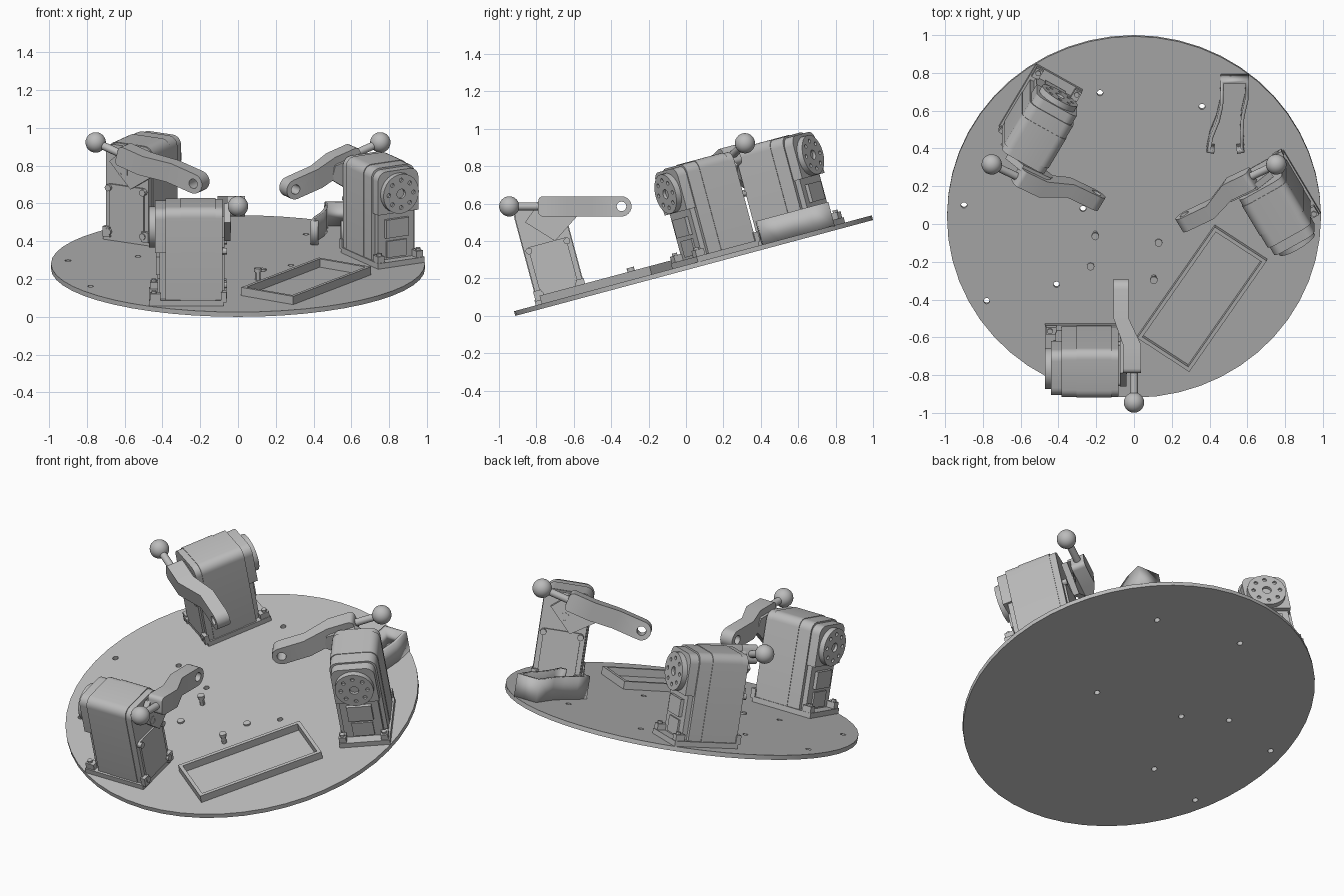
import bpy, bmesh
from math import cos, sin, pi, radians
from mathutils import Matrix, Vector

old = bpy.data.objects.get("Cube")
if old:
    bpy.data.objects.remove(old)

grey = bpy.data.materials.new("plain grey")
grey.use_nodes = True
grey.diffuse_color = (0.5, 0.5, 0.5, 1)
grey.node_tree.nodes["Principled BSDF"].inputs["Base Color"].default_value = (0.5, 0.5, 0.5, 1)

# Frame of the tilted platform: origin on its top face
TILT = Matrix.Translation((0, 0.037, 0.281)) @ Matrix.Rotation(radians(15), 4, 'X')
RADIUS, THICK = 0.99, 0.026


def finish(name, bm, matrix):
    bmesh.ops.recalc_face_normals(bm, faces=bm.faces)
    mesh = bpy.data.meshes.new(name)
    bm.to_mesh(mesh)
    bm.free()
    mesh.materials.append(grey)
    ob = bpy.data.objects.new(name, mesh)
    bpy.context.collection.objects.link(ob)
    ob.matrix_world = matrix
    return ob


def add_prism(bm, pts, x0, x1):
    """Extrude a (y, z) outline along x."""
    ends = [[bm.verts.new((x, y, z)) for y, z in pts] for x in (x0, x1)]
    for loop in ends:
        bm.faces.new(loop)
    n = len(pts)
    for i in range(n):
        j = (i + 1) % n
        bm.faces.new((ends[0][i], ends[0][j], ends[1][j], ends[1][i]))


def add_box(bm, x, y, z):
    add_prism(bm, [(y[0], z[0]), (y[1], z[0]), (y[1], z[1]), (y[0], z[1])], *x)


def add_rod(bm, a, b, r, seg=24):
    a, b = Vector(a), Vector(b)
    turn = (b - a).to_track_quat('Z', 'Y').to_matrix().to_4x4()
    bmesh.ops.create_cone(bm, cap_ends=True, segments=seg, radius1=r, radius2=r,
                          depth=(b - a).length, matrix=Matrix.Translation((a + b) / 2) @ turn)


def arc(cy, cz, r, a0, a1, n=8):
    angles = [radians(a0 + (a1 - a0) * i / n) for i in range(n + 1)]
    return [(cy + r * cos(a), cz + r * sin(a)) for a in angles]


def cut(ob, rods):
    """Drill cylinders (start, end, radius) out of an object."""
    bm = bmesh.new()
    for a, b, r in rods:
        add_rod(bm, a, b, r, 16)
    cutter = finish("drill_helper", bm, ob.matrix_world.copy())
    cutter.hide_render = True
    mod = ob.modifiers.new("holes", 'BOOLEAN')
    mod.operation, mod.object, mod.solver = 'DIFFERENCE', cutter, 'EXACT'
    bpy.context.view_layer.update()
    mesh = bpy.data.meshes.new_from_object(ob.evaluated_get(bpy.context.evaluated_depsgraph_get()))
    ob.modifiers.clear()
    ob.data = mesh
    bpy.data.objects.remove(cutter)


# Platform disc with mounting holes
bm = bmesh.new()
add_rod(bm, (0, 0, -THICK), (0, 0, 0), RADIUS, 52)
disc = finish("platform", bm, TILT)
HOLES = [(-.18, .68), (.36, .605), (-.9, .065), (-.78, -.46), (-.41, -.37),
         (-.27, .045), (.28, -.03), (-.53, .15)]
cut(disc, [((x, y, -.1), (x, y, .1), .016) for x, y in HOLES])

# Motor layout, for the front unit, in the platform frame
MID, SHAFT = -0.725, 0.395
HALF, TOP = 0.135, 0.53


def rounded_top(half, low, top, r=.05):
    return ([(MID - half, low), (MID + half, low)]
            + arc(MID + half - r, top - r, r, 0, 90, 6)
            + arc(MID - half + r, top - r, r, 90, 180, 6))


def motor(side, place):
    # Housing in sections with fine steps at the seams
    bm = bmesh.new()
    add_prism(bm, rounded_top(HALF, .02, TOP), -.305, -.12)
    add_prism(bm, rounded_top(HALF - .003, .02, TOP - .003), -.385, -.305)
    add_prism(bm, rounded_top(HALF - .004, .02, TOP - .004), -.12, -.083)
    add_prism(bm, rounded_top(HALF - .012, .285, TOP - .012), -.44, -.385)
    finish(side + "_motor_housing", bm, place)

    # Stepped connector block below the dial
    bm = bmesh.new()
    add_box(bm, (-.415, -.38), (MID - .11, MID + .11), (.02, .29))
    add_prism(bm, [(MID - .07, .15), (MID + .07, .15), (MID + .07, .25), (MID - .07, .25)], -.435, -.41)
    add_box(bm, (-.425, -.41), (MID - .06, MID + .06), (.04, .13))
    finish(side + "_connector_block", bm, place)

    # Base flange, corner ears and bolts
    bm = bmesh.new()
    add_box(bm, (-.47, -.078), (MID - .145, MID + .14), (0, .03))
    for s in (-1, 1):
        y = MID + s * .118
        add_box(bm, (-.465, -.41), (y - .02, y + .02), (.03, .065))
        add_rod(bm, (-.445, y, .06), (-.445, y, .078), .014, 12)
        add_box(bm, (-.09, -.062), (y - .022, y + .022), (.02, .075))
    finish(side + "_base_flange", bm, place)

    # Side cover with corner bolts
    bm = bmesh.new()
    add_box(bm, (-.085, -.072), (MID - .105, MID + .105), (.03, .31))
    for s in (-1, 1):
        for z in (.05, .29):
            add_rod(bm, (-.085, MID + s * .105, z), (-.057, MID + s * .105, z), .018, 12)
    finish(side + "_side_cover", bm, place)

    # Dial with a ring of screw holes
    bm = bmesh.new()
    add_rod(bm, (-.472, MID, SHAFT), (-.435, MID, SHAFT), .108, 32)
    dial = finish(side + "_dial", bm, place)
    ring = [(MID + .075 * cos(i * pi / 4), SHAFT + .075 * sin(i * pi / 4)) for i in range(8)]
    cut(dial, [((-.5, y, z), (-.46, y, z), .011) for y, z in ring]
        + [((-.5, MID, SHAFT), (-.455, MID, SHAFT), .026)])

    # Output hub with centre screw
    bm = bmesh.new()
    add_rod(bm, (-.1, MID, SHAFT), (-.045, MID, SHAFT), .112, 32)
    add_rod(bm, (-.05, MID, SHAFT), (-.037, MID, SHAFT), .03, 6)
    hub = finish(side + "_hub", bm, place)
    cut(hub, [((-.06, MID, SHAFT), (0, MID, SHAFT), .016)])


def crank(side, place):
    # Lever that steps outward towards the ball
    tip, mid_z, r = -.345, .585, .054
    bm = bmesh.new()
    bends = (-.5, -.64)
    outline = (arc(tip, mid_z, r, -90, 90, 12) + [(y, mid_z + r) for y in bends]
               + arc(-.765, mid_z + .029, .025, 90, 180, 4)
               + arc(-.765, mid_z - .029, .025, 180, 270, 4)
               + [(y, mid_z - r) for y in reversed(bends)])
    add_prism(bm, outline, -.108, -.028)
    for v in bm.verts:
        if v.co.y < bends[1] + .01:
            v.co.x += .066 if v.co.x > -.05 else .05
    # Split the bent side walls into flat strips
    for y in bends:
        bmesh.ops.bisect_plane(bm, geom=bm.verts[:] + bm.edges[:] + bm.faces[:],
                               plane_co=(0, y, 0), plane_no=(0, 1, 0))
    bmesh.ops.triangulate(bm, faces=bm.faces)
    lever = finish(side + "_lever", bm, place)
    cut(lever, [((-.2, tip, mid_z), (.1, tip, mid_z), .026)])

    # Web joining hub and lever
    bm = bmesh.new()
    add_prism(bm, [(-.86, .5), (-.70, .4), (-.58, .535), (-.62, .6), (-.79, .6)], -.075, -.04)
    finish(side + "_lever_web", bm, place)

    # Ball stud
    bm = bmesh.new()
    add_rod(bm, (0, -.77, mid_z), (0, -.92, mid_z), .021, 16)
    finish(side + "_ball_stud", bm, place)
    bm = bmesh.new()
    bmesh.ops.create_uvsphere(bm, u_segments=24, v_segments=16, radius=.054,
                              matrix=Matrix.Translation((0, -.945, mid_z)))
    finish(side + "_ball", bm, place)


for side, turn in (("front", 0), ("left", 120), ("right", -120)):
    place = TILT @ Matrix.Rotation(radians(turn), 4, 'Z')
    motor(side, place)
    crank(side, place @ TILT.inverted())

# Rectangular tray frame
bm = bmesh.new()
LONG, SHORT, WALL, HIGH = .367, .166, .02, .045
for s in (-1, 1):
    add_box(bm, (-LONG, LONG), sorted((s * SHORT, s * (SHORT - WALL))), (-.005, HIGH))
    add_box(bm, sorted((s * LONG, s * (LONG - WALL))), (WALL - SHORT, SHORT - WALL), (-.005, HIGH))
finish("tray_frame", bm, TILT @ Matrix.Translation((.36, -.44, 0)) @ Matrix.Rotation(radians(56), 4, 'Z'))

# U-shaped holder with curved walls
bm = bmesh.new()
path = [(.425, .39), (.395, .395), (.41, .47), (.445, .56), (.463, .64), (.468, .775),
        (.60, .775), (.597, .68), (.575, .58), (.57, .48), (.575, .395), (.545, .39)]
rows = [[bm.verts.new((x, y, z)) for x, y in path] for z in (-.005, .13)]
for i in range(len(path) - 1):
    bm.faces.new((rows[0][i], rows[0][i + 1], rows[1][i + 1], rows[1][i]))
holder = finish("u_holder", bm, TILT)
solid = holder.modifiers.new("wall", 'SOLIDIFY')
solid.thickness, solid.offset, solid.use_even_offset = .018, 0, True

# Small pegs and studs
bm = bmesh.new()
for x, y in ((-.205, -.09), (.105, -.33)):
    add_rod(bm, (x, y, 0), (x, y, .06), .014, 12)
    add_rod(bm, (x, y, .045), (x, y, .065), .02, 12)
for x, y in ((.13, -.14), (-.23, -.27)):
    add_rod(bm, (x, y, 0), (x, y, .01), .02, 16)
finish("pegs", bm, TILT)

# Smooth shading on curved parts, sharp edges kept
bpy.ops.object.select_all(action='DESELECT')
for ob in bpy.context.collection.objects:
    if ob.type == 'MESH':
        ob.select_set(True)
        bpy.context.view_layer.objects.active = ob
bpy.ops.object.shade_smooth_by_angle(angle=radians(30))
